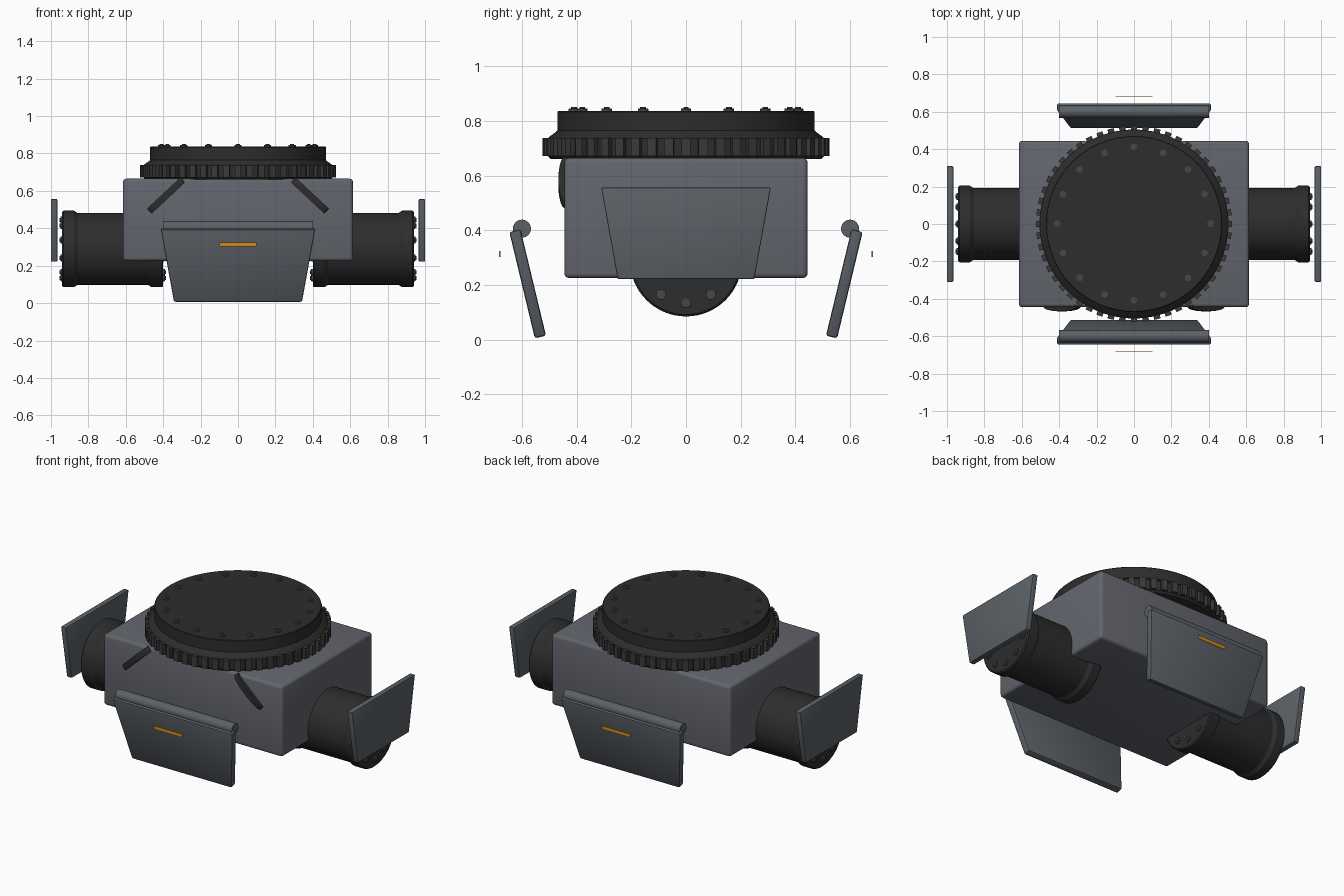
import bpy, bmesh
from math import pi, radians, cos, sin
from mathutils import Matrix, Vector

cube = bpy.data.objects.get("Cube")
if cube:
    bpy.data.objects.remove(cube, do_unlink=True)


def material(name, rgb):
    m = bpy.data.materials.new(name)
    m.use_nodes = True
    m.diffuse_color = (*rgb, 1)
    m.node_tree.nodes["Principled BSDF"].inputs["Base Color"].default_value = (*rgb, 1)
    return m


HULL = material("hull grey", (0.125, 0.132, 0.155))
PANEL = material("panel grey", (0.105, 0.12, 0.135))
DARK = material("dark rubber", (0.026, 0.026, 0.026))
BOLT = material("bolt grey", (0.06, 0.063, 0.07))
TOOTH = material("tooth grey", (0.042, 0.042, 0.044))
AMBER = material("amber light", (0.62, 0.26, 0.01))

move = Matrix.Translation
turn = Matrix.Rotation
SIDES = (("front", Matrix()), ("back", turn(pi, 4, "Z")))
ENDS = (("left", Matrix()), ("right", turn(pi, 4, "Z")))


def finish(name, bm, mat, matrix=Matrix()):
    bmesh.ops.recalc_face_normals(bm, faces=bm.faces)
    mesh = bpy.data.meshes.new(name)
    bm.to_mesh(mesh)
    bm.free()
    mesh.transform(matrix)
    mesh.materials.append(mat)
    ob = bpy.data.objects.new(name, mesh)
    bpy.context.collection.objects.link(ob)
    bpy.ops.object.select_all(action="DESELECT")
    ob.select_set(True)
    bpy.context.view_layer.objects.active = ob
    bpy.ops.object.shade_smooth_by_angle(angle=radians(30))
    return ob


def lathe(bm, profile, steps=64, matrix=Matrix()):
    """Spin (radius, height) points round z and place the result."""
    part = bmesh.new()
    verts = [part.verts.new((r, 0, z)) for r, z in profile]
    edges = [part.edges.new(pair) for pair in zip(verts, verts[1:])]
    bmesh.ops.spin(part, geom=verts + edges, cent=(0, 0, 0), axis=(0, 0, 1),
                   angle=2 * pi, steps=steps)
    bmesh.ops.remove_doubles(part, verts=part.verts, dist=1e-4)
    part.transform(matrix)
    mesh = bpy.data.meshes.new("part")
    part.to_mesh(mesh)
    part.free()
    bm.from_mesh(mesh)
    bpy.data.meshes.remove(mesh)


def slab(bottom, top, height, depth, bevel, segments=2):
    """Upright slab, half widths bottom and top, thickness along y."""
    bm = bmesh.new()
    bmesh.ops.create_cube(bm, size=1)
    for v in bm.verts:
        half = top if v.co.z > 0 else bottom
        v.co = Vector((v.co.x * 2 * half, v.co.y * depth, v.co.z * height))
    if bevel:
        bmesh.ops.bevel(bm, geom=bm.edges[:], offset=bevel, segments=segments,
                        affect="EDGES", profile=0.5)
    return bm


def bolt_ring(name, count, radius, matrix):
    bm = bmesh.new()
    for i in range(count):
        place = turn(2 * pi * i / count, 4, "Z") @ move((radius, 0, 0))
        lathe(bm, [(0, 0), (0.019, 0), (0.019, 0.009), (0.016, 0.011), (0, 0.011)], 16, place)
        lathe(bm, [(0, 0.011), (0.011, 0.011), (0.011, 0.016), (0, 0.016)], 6, place)
    finish(name, bm, BOLT, matrix)


# Main hull
finish("hull", slab(0.615, 0.615, 0.44, 0.89, 0.018, 3), HULL, move((0, 0, 0.445)))

# Round top turret with bolts
bm = bmesh.new()
lathe(bm, [(0, 0.66), (0.495, 0.66), (0.505, 0.672), (0.505, 0.735), (0.5, 0.742),
           (0.475, 0.76), (0.47, 0.765), (0.47, 0.833), (0.467, 0.837), (0, 0.837)], 96)
finish("turret", bm, DARK)
bolt_ring("turret_bolts", 16, 0.41, move((0, 0, 0.835)))

# Teeth round the turret rim
bm = bmesh.new()
COUNT = 52
for i in range(COUNT):
    place = turn(2 * pi * i / COUNT, 4, "Z") @ move((0.507, 0, 0.705))
    bmesh.ops.create_cube(bm, size=1, matrix=place @ Matrix.Diagonal((0.034, 0.034, 0.066, 1)))
finish("turret_teeth", bm, TOOTH)

# Side barrels with a flange and bolts at each end
FLANGED = [(0, 0.4), (0.198, 0.4), (0.205, 0.407), (0.205, 0.462), (0.192, 0.482),
           (0.192, 0.858), (0.205, 0.878), (0.205, 0.933), (0.198, 0.94), (0, 0.94)]
for side, flip in ENDS:
    axis = flip @ move((0, 0, 0.29)) @ turn(pi / 2, 4, "Y")
    bm = bmesh.new()
    lathe(bm, FLANGED, 64)
    finish(side + "_barrel", bm, DARK, axis)
    bolt_ring(side + "_outer_bolts", 10, 0.155, axis @ move((0, 0, 0.938)))
    bolt_ring(side + "_inner_bolts", 10, 0.155, axis @ move((0, 0, 0.402)) @ turn(pi, 4, "X"))
    # Upright end plate
    finish(side + "_end_plate", slab(0.25, 0.31, 0.335, 0.034, 0.005), PANEL,
           flip @ move((0.983, 0, 0.389)) @ turn(pi / 2, 4, "Z"))

# Tilted panels with hinge rod and floating light, front and back
for side, flip in SIDES:
    finish(side + "_panel", slab(0.342, 0.413, 0.4, 0.042, 0.009), PANEL,
           flip @ move((0, -0.579, 0.204)) @ turn(radians(13.5), 4, "X"))
    bm = bmesh.new()
    lathe(bm, [(0, -0.4), (0.033, -0.4), (0.033, 0.4), (0, 0.4)], 24)
    finish(side + "_hinge_rod", bm, PANEL,
           flip @ move((0, -0.6, 0.406)) @ turn(pi / 2, 4, "Y"))
    finish(side + "_light", slab(0.098, 0.098, 0.022, 0.004, 0), AMBER,
           flip @ move((0, -0.681, 0.313)))

# Slanted vent discs on the front wall
for side, sign in (("left", 1), ("right", -1)):
    bm = bmesh.new()
    lathe(bm, [(0, -0.018), (0.97, -0.018), (1, -0.012), (1, 0.012), (0.97, 0.018), (0, 0.018)], 48)
    shape = Matrix.Diagonal((0.122, 0.024, 1, 1))
    finish(side + "_vent", bm, DARK,
           move((sign * 0.385, -0.443, 0.575)) @ turn(sign * radians(43), 4, "Y") @ shape)
